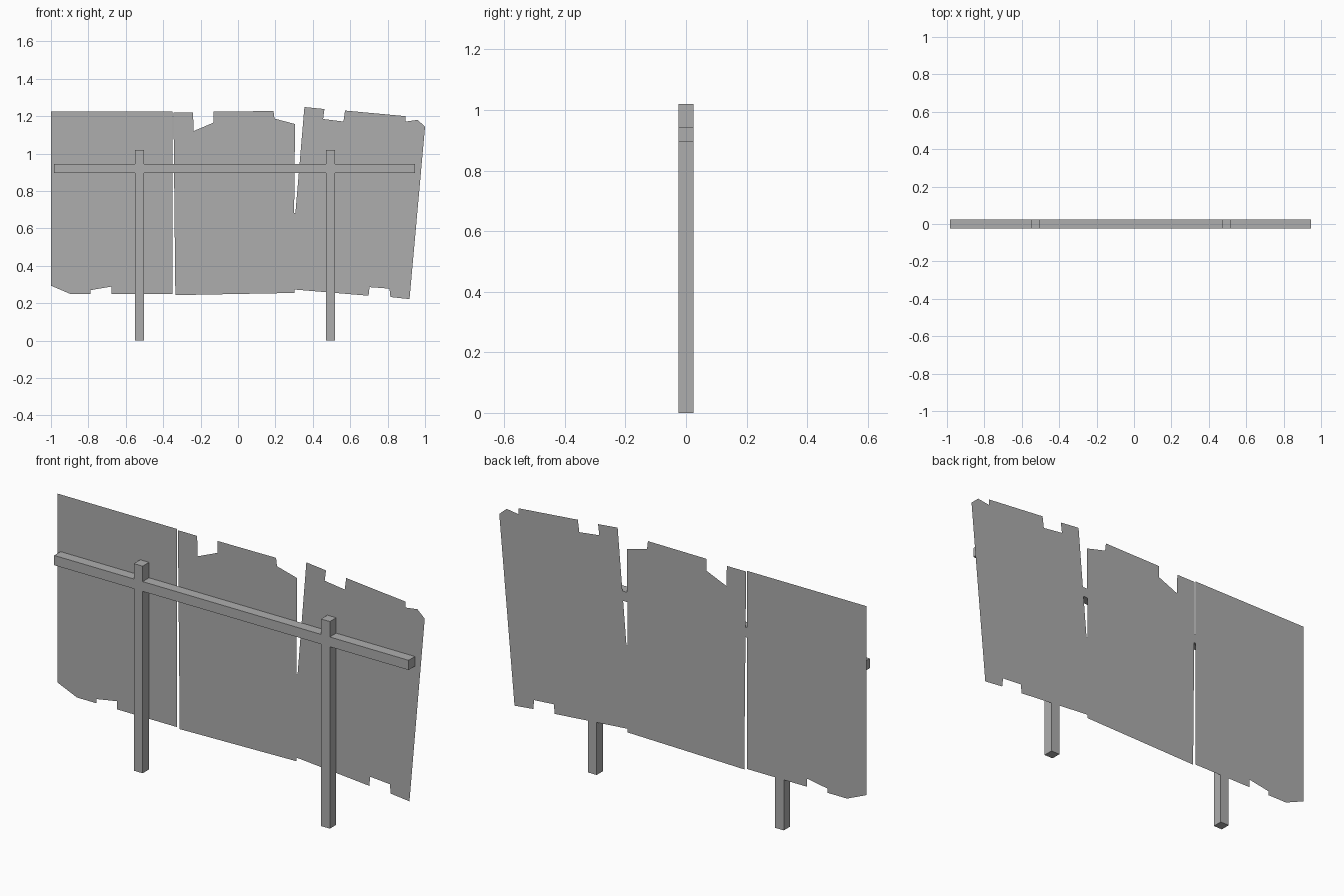
import bpy
import bmesh

cube = bpy.data.objects.get("Cube")
if cube:
    bpy.data.objects.remove(cube, do_unlink=True)

grey = bpy.data.materials.new("weathered_grey")
grey.use_nodes = True
grey.diffuse_color = (0.42, 0.42, 0.42, 1)
grey.node_tree.nodes["Principled BSDF"].inputs["Base Color"].default_value = (0.42, 0.42, 0.42, 1)


def outline_object(name, outline, y, depth=0):
    """Flat outline in the xz plane, optionally extruded towards the back."""
    bm = bmesh.new()
    face = bm.faces.new([bm.verts.new((x, y, z)) for x, z in outline])
    if depth:
        grown = bmesh.ops.extrude_face_region(bm, geom=[face], use_keep_orig=True)
        moved = [v for v in grown["geom"] if isinstance(v, bmesh.types.BMVert)]
        bmesh.ops.translate(bm, verts=moved, vec=(0, depth, 0))
        bmesh.ops.recalc_face_normals(bm, faces=bm.faces)
    mesh = bpy.data.meshes.new(name)
    bm.to_mesh(mesh)
    bm.free()
    mesh.materials.append(grey)
    obj = bpy.data.objects.new(name, mesh)
    bpy.context.collection.objects.link(obj)
    return obj


# Support frame: two posts and a crossbeam sharing one flush profile
posts = [(-0.55, -0.502), (0.47, 0.518)]
beam_left, beam_right, beam_low, beam_high, post_top = -0.984, 0.947, 0.896, 0.944, 1.02
frame = [(beam_left, beam_high), (beam_left, beam_low)]
for a, b in posts:
    frame += [(a, beam_low), (a, 0), (b, 0), (b, beam_low)]
frame += [(beam_right, beam_low), (beam_right, beam_high)]
for a, b in reversed(posts):
    frame += [(b, beam_high), (b, post_top), (a, post_top), (a, beam_high)]
outline_object("support_frame", frame, -0.025, 0.0495)

# Left board with a chipped lower edge
outline_object("left_board", [
    (-1, 1.225), (-0.35, 1.225), (-0.35, 0.249), (-0.676, 0.249), (-0.676, 0.289),
    (-0.788, 0.27), (-0.788, 0.249), (-0.895, 0.249), (-1, 0.294)], 0.025)

# Right board, split from the top and broken along its edges
outline_object("split_board", [
    (-0.345, 1.22), (-0.24, 1.22), (-0.238, 1.12), (-0.13, 1.166), (-0.13, 1.225),
    (0.19, 1.227), (0.195, 1.187), (0.305, 1.158), (0.3, 0.683), (0.307, 0.683),
    (0.355, 1.249), (0.462, 1.238), (0.455, 1.185), (0.564, 1.171), (0.572, 1.23),
    (0.896, 1.2), (0.896, 1.171), (0.96, 1.18), (1, 1.144), (0.917, 0.222),
    (0.815, 0.233), (0.81, 0.278), (0.703, 0.286), (0.698, 0.24), (0.302, 0.273),
    (0.302, 0.255), (-0.185, 0.246), (-0.335, 0.243)], 0.025)
